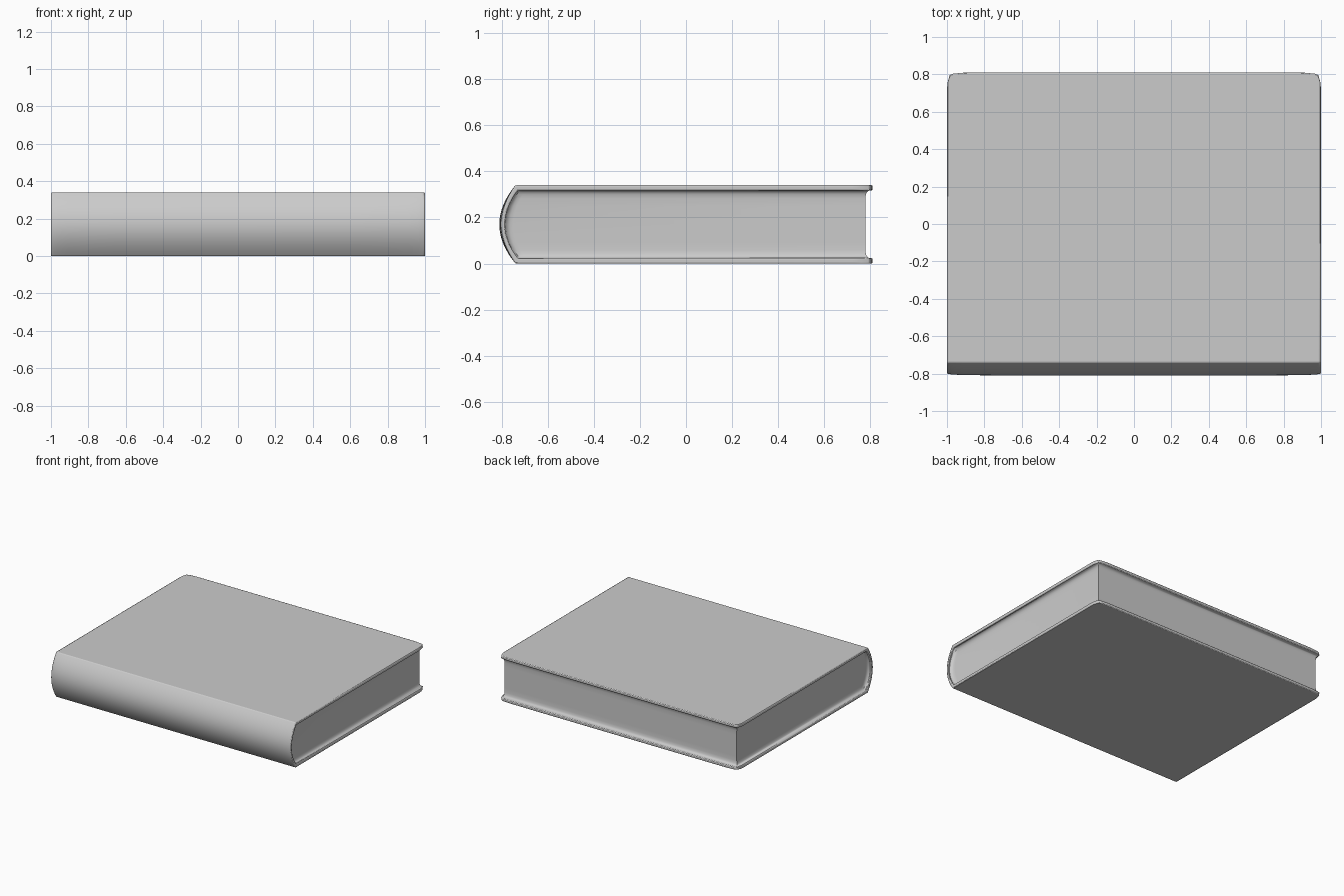
import bpy, bmesh, math

if "Cube" in bpy.data.objects:
    bpy.data.objects.remove(bpy.data.objects["Cube"])

H, T, MID = 0.34, 0.023, 0.17      # book height, board thickness, mid height


def make_object(name, rings, caps, bevel=0.0):
    """Skin closed rings of points; caps lists index tuples closing both ends."""
    bm = bmesh.new()
    loops = [[bm.verts.new(p) for p in r] for r in rings]
    n = len(loops[0])
    for a, b in zip(loops, loops[1:]):
        for i in range(n):
            j = (i + 1) % n
            bm.faces.new((a[i], a[j], b[j], b[i]))
    for loop in (loops[0], loops[-1]):
        for c in caps:
            bm.faces.new([loop[i] for i in c])
    bmesh.ops.recalc_face_normals(bm, faces=bm.faces)
    mesh = bpy.data.meshes.new(name)
    bm.to_mesh(mesh)
    bm.free()
    obj = bpy.data.objects.new(name, mesh)
    bpy.context.collection.objects.link(obj)
    if bevel:
        mod = obj.modifiers.new("Soft edges", 'BEVEL')
        mod.width, mod.segments = bevel, 2
        mod.limit_method, mod.angle_limit = 'ANGLE', math.radians(35)
    bpy.ops.object.select_all(action='DESELECT')
    obj.select_set(True)
    bpy.context.view_layer.objects.active = obj
    bpy.ops.object.shade_smooth_by_angle(angle=math.radians(35))
    return obj


def spine_in(z):
    """Inner face of the rounded spine at height z."""
    u = (z - MID) / (MID - T)
    return -0.73 - 0.055 * (1 - u * u)


# Cover: boards and rounded spine as one C profile lofted along x
ARC = 16


def cover_ring(x, back, sag):
    us = [-1 + 2 * i / ARC for i in range(ARC + 1)]
    outer = [(-0.74 - sag * (1 - u * u), MID + MID * u) for u in us]
    inner = [(spine_in(MID + (MID - T) * u), MID + (MID - T) * u) for u in us]
    outer = [(back, 0)] + outer + [(back, H)]
    inner = [(back, T)] + inner + [(back, H - T)]
    return [(x, y, z) for y, z in outer + inner[::-1]]


half = [(0.65, 0.81, 0.07), (0.91, 0.809, 0.068), (0.965, 0.804, 0.065),
        (0.985, 0.796, 0.063), (0.995, 0.765, 0.061), (1.0, 0.72, 0.06)]
stations = [(-x, b, s) for x, b, s in half[::-1]] + half
m = ARC + 3
cover_caps = [(i, i + 1, 2 * m - 2 - i, 2 * m - 1 - i) for i in range(m - 1)]
make_object("cover", [cover_ring(*s) for s in stations], cover_caps, 0.006)


# Page block: recessed edges that flare out where they meet the cover
def recess(d):
    t = min(max(d / 0.035, 0), 1)
    return 0.013 + 0.019 * math.sqrt(1 - (1 - t) ** 2)


def page_ring(z):
    dz = min(z - T, H - T - z)
    front = spine_in(z) - 0.004
    side = []
    for df in (0, 0.004, 0.012, 0.024, 0.039):
        side.append((1 - recess(min(dz, df - 0.004)), front + df))
    side.append((1 - recess(dz), 0.81 - recess(dz)))
    return [(x, y, z) for x, y in side] + [(-x, y, z) for x, y in side[::-1]]


low = [T - 0.004, T, T + 0.003, T + 0.009, T + 0.018, T + 0.035]
middle = [0.09, 0.13, MID, 0.21, 0.25]
heights = low + middle + [H - z for z in low[::-1]]
make_object("pages", [page_ring(z) for z in heights], [tuple(range(12))])
